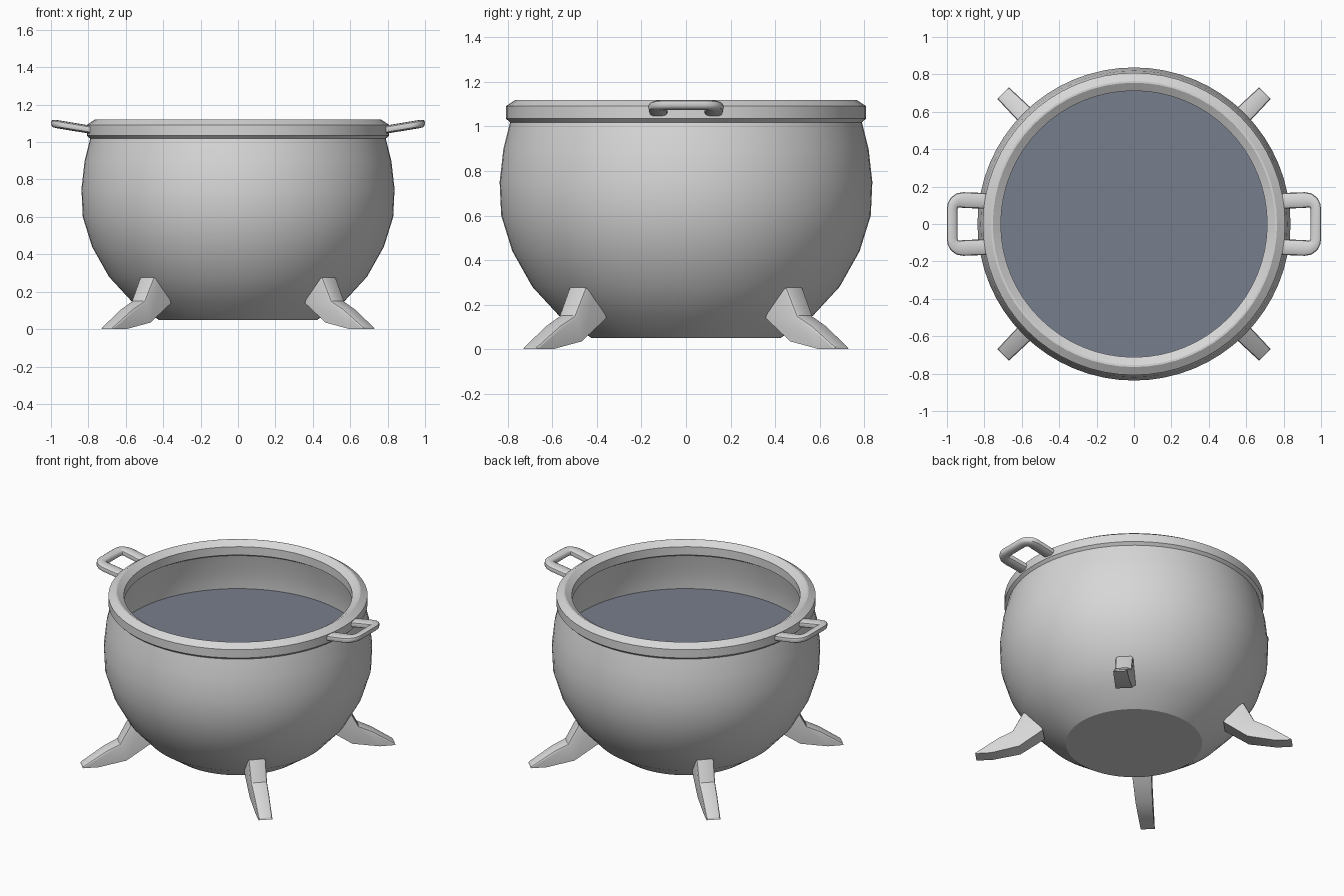
import bpy, bmesh, math
from mathutils import Vector

if "Cube" in bpy.data.objects:
    bpy.data.objects.remove(bpy.data.objects["Cube"])


def material(name, rgb):
    m = bpy.data.materials.new(name)
    m.diffuse_color = (*rgb, 1)
    m.use_nodes = True
    m.node_tree.nodes["Principled BSDF"].inputs["Base Color"].default_value = m.diffuse_color
    return m


GREY = material("grey metal", (0.68, 0.68, 0.68))
SLATE = material("slate liquid", (0.185, 0.21, 0.265))


def finish(name, bm, mat, angle=30):
    bmesh.ops.remove_doubles(bm, verts=bm.verts, dist=1e-5)
    bmesh.ops.recalc_face_normals(bm, faces=bm.faces)
    mesh = bpy.data.meshes.new(name)
    bm.to_mesh(mesh)
    bm.free()
    mesh.materials.append(mat)
    ob = bpy.data.objects.new(name, mesh)
    bpy.context.collection.objects.link(ob)
    bpy.ops.object.select_all(action='DESELECT')
    ob.select_set(True)
    bpy.context.view_layer.objects.active = ob
    bpy.ops.object.shade_smooth_by_angle(angle=math.radians(angle))
    return ob


def lathe(name, profile, mat, closed=False, segs=64):
    """Spin an (r, z) profile round the z axis."""
    bm = bmesh.new()
    verts = [bm.verts.new((r, 0, z)) for r, z in profile]
    edges = [bm.edges.new(p) for p in zip(verts, verts[1:])]
    if closed:
        edges.append(bm.edges.new((verts[-1], verts[0])))
    bmesh.ops.spin(bm, geom=verts + edges, cent=(0, 0, 0), axis=(0, 0, 1),
                   angle=2 * math.pi, steps=segs, use_merge=True)
    return finish(name, bm, mat)


# Pot: round outer wall, then the inner wall back down to the floor
outer = [(0, .05), (.425, .05), (.57, .15), (.69, .28), (.78, .44),
         (.83, .6), (.837, .75), (.82, .9), (.785, 1.04)]
inner = [(.735, 1.04), (.77, .9), (.787, .75), (.78, .6), (.73, .44),
         (.64, .28), (.52, .17), (.4, .1), (0, .1)]
lathe("pot_body", outer + inner, GREY)

# Rim: chamfered collar
lathe("rim", [(.79, 1.018), (.808, 1.035), (.808, 1.092), (.765, 1.12),
              (.755, 1.12), (.712, 1.092), (.712, 1.035), (.74, 1.018)],
      GREY, closed=True)

# Liquid surface
bm = bmesh.new()
bmesh.ops.create_circle(bm, cap_ends=True, segments=64, radius=.786)
bmesh.ops.translate(bm, verts=bm.verts, vec=(0, 0, .77))
liquid = finish("liquid", bm, SLATE)
if liquid.data.polygons[0].normal.z < 0:
    liquid.data.flip_normals()

# Legs: side outline (r, z, half width) turned to the four diagonals
LEG = [(.64, .277, .055), (.69, .277, .055), (.757, .15, .052),
       (.845, .107, .049), (.985, .012, .044), (.99, 0, .044),
       (.89, 0, .046), (.715, .035, .053), (.565, .14, .06)]
for i, name in enumerate(("back_right", "back_left", "front_left", "front_right")):
    a = math.radians(45 + 90 * i)
    rad, side = Vector((math.cos(a), math.sin(a), 0)), Vector((-math.sin(a), math.cos(a), 0))
    bm = bmesh.new()
    rows = [[bm.verts.new(rad * r + side * s * w + Vector((0, 0, z))) for r, z, w in LEG]
            for s in (-1, 1)]
    bm.faces.new(rows[0])
    bm.faces.new(rows[1][::-1])
    n = len(LEG)
    for k in range(n):
        j = (k + 1) % n
        bm.faces.new((rows[0][k], rows[0][j], rows[1][j], rows[1][k]))
    # soften the long edges on the outer side
    soft = [bm.edges.get((row[k], row[k + 1])) for row in rows for k in range(0, 4)]
    bmesh.ops.recalc_face_normals(bm, faces=bm.faces)
    bmesh.ops.bevel(bm, geom=soft, offset=.014, segments=2, profile=.5, affect='EDGES')
    finish(name + "_leg", bm, GREY, 25)

# Handles: flattened tube swept round a U, rising outwards
half = [(.75, .122, .042), (.915, .128, .042), (.938, .126, .039),
        (.957, .115, .034), (.968, .1, .03), (.972, .08, .028)]
PATH = half + [(x, -y, w) for x, y, w in reversed(half)]
for sx, name in ((-1, "left_handle"), (1, "right_handle")):
    bm = bmesh.new()
    rings = []
    for k, (x, y, w) in enumerate(PATH):
        p, q = PATH[max(k - 1, 0)], PATH[min(k + 1, len(PATH) - 1)]
        nrm = Vector((p[1] - q[1], q[0] - p[0])).normalized()
        ring = []
        for t in range(12):
            c, s = math.cos(t * math.pi / 6), math.sin(t * math.pi / 6)
            # squarish oval section
            u = math.copysign(abs(c) ** .7, c) * w
            v = math.copysign(abs(s) ** .7, s) * .022
            px = x + nrm.x * u
            ring.append(bm.verts.new((sx * px, y + nrm.y * u, 1.065 + (px - .78) * .165 + v)))
        rings.append(ring)
    for r1, r2 in zip(rings, rings[1:]):
        for t in range(12):
            j = (t + 1) % 12
            bm.faces.new((r1[t], r1[j], r2[j], r2[t]))
    bm.faces.new(rings[0])
    bm.faces.new(rings[-1])
    finish(name, bm, GREY, 40)
